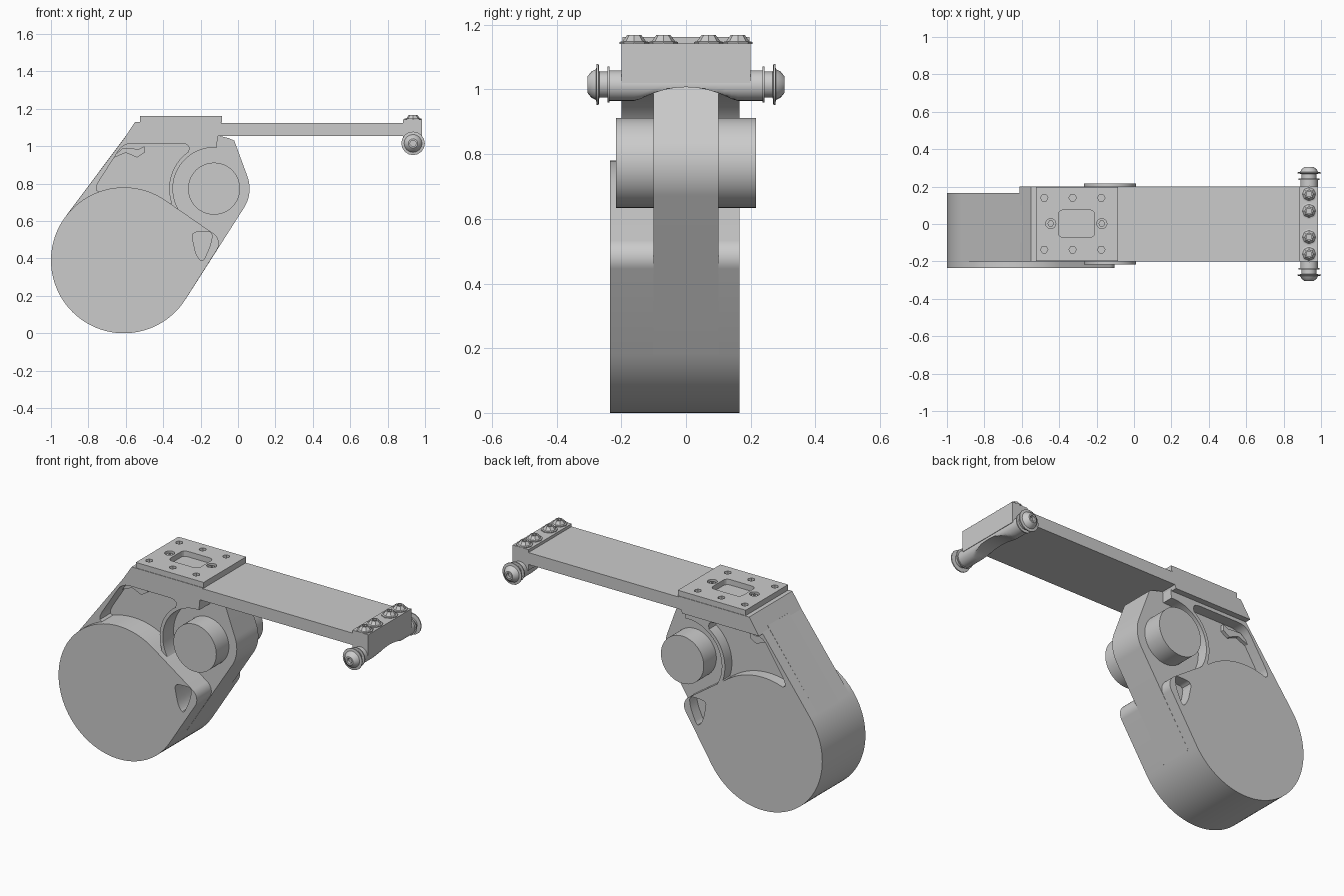
import bpy, bmesh
from math import sin, cos, pi, radians, acos, atan2, hypot
from mathutils import Vector, Matrix

if "Cube" in bpy.data.objects:
    bpy.data.objects.remove(bpy.data.objects["Cube"])


def finish(name, bm):
    bmesh.ops.recalc_face_normals(bm, faces=bm.faces)
    me = bpy.data.meshes.new(name)
    bm.to_mesh(me)
    bm.free()
    for p in me.polygons:
        p.use_smooth = True
    me.set_sharp_from_angle(angle=radians(28))
    ob = bpy.data.objects.new(name, me)
    bpy.context.collection.objects.link(ob)
    return ob


def arc(cx, cy, r, a0, a1, n):
    return [(cx + r * cos(radians(a0 + (a1 - a0) * i / n)),
             cy + r * sin(radians(a0 + (a1 - a0) * i / n))) for i in range(n + 1)]


def circle(cx, cy, r, n=48):
    return arc(cx, cy, r, 0, 360, n)[:-1]


def rounded(pts, r, n=4):
    out = []
    for i, p in enumerate(pts):
        p = Vector(p)
        a, b = Vector(pts[i - 1]), Vector(pts[(i + 1) % len(pts)])
        s = p + (a - p).normalized() * min(r, (a - p).length * .45)
        e = p + (b - p).normalized() * min(r, (b - p).length * .45)
        for k in range(n + 1):
            t = k / n
            out.append(tuple(s * (1 - t) ** 2 + p * 2 * t * (1 - t) + e * t * t))
    return out


def prism(name, outline, a, b, holes=(), axis='y'):
    """Extrude a flat outline with holes from a to b along an axis."""
    bm = bmesh.new()
    place = (lambda u, v: (u, a, v)) if axis == 'y' else (lambda u, v: (u, v, a))
    edges = []
    for loop in [outline, *holes]:
        vs = [bm.verts.new(place(*p)) for p in loop]
        edges += [bm.edges.new((vs[i - 1], vs[i])) for i in range(len(vs))]
    if holes:
        bmesh.ops.triangle_fill(bm, edges=edges, use_beauty=True)
    else:
        bm.faces.new(vs)
    res = bmesh.ops.extrude_face_region(bm, geom=bm.faces[:])
    move = Vector((0, b - a, 0)) if axis == 'y' else Vector((0, 0, b - a))
    bmesh.ops.translate(bm, vec=move,
                        verts=[g for g in res['geom'] if isinstance(g, bmesh.types.BMVert)])
    return finish(name, bm)


def box(name, x0, x1, y0, y1, z0, z1):
    return prism(name, [(x0, y0), (x1, y0), (x1, y1), (x0, y1)], z0, z1, axis='z')


def lathe(name, rings, loc, direction, n=12):
    bm = bmesh.new()
    loops = [[bm.verts.new((r * cos(2 * pi * i / n), r * sin(2 * pi * i / n), h))
              for i in range(n)] for r, h in rings]
    for lo, hi in zip(loops, loops[1:]):
        for i in range(n):
            bm.faces.new((lo[i - 1], lo[i], hi[i], hi[i - 1]))
    bm.faces.new(loops[0])
    bm.faces.new(loops[-1])
    rot = Vector((0, 0, 1)).rotation_difference(Vector(direction)).to_matrix().to_4x4()
    bm.transform(Matrix.Translation(loc) @ rot)
    return finish(name, bm)


DX, DZ, DR = -.61, .39, .39      # big drum
LX, LZ, LR = -.167, .48, .064    # lug
CX, CZ = -.128, .773             # pivot

# Drum casing: two circles joined by tangents, with a rounded triangular recess
base = atan2(LZ - DZ, LX - DX) * 180 / pi
spread = acos((DR - LR) / hypot(LX - DX, LZ - DZ)) * 180 / pi
casing = (arc(DX, DZ, DR, base + spread, base + 360 - spread, 72)
          + arc(LX, LZ, LR, base - spread, base + spread, 12))
recess = rounded([(-.25, .54), (-.135, .545), (-.145, .475), (-.19, .375), (-.225, .42)], .035)
prism("casing_front", casing, -.235, -.1, [recess])
prism("casing_core", casing, -.1, .1)
prism("casing_back", casing, .1, .165, [recess])

# Central web with the pivot lobe
web = ([(-.922, .624), (-.281, .18)] + arc(CX, CZ, .19, -32.7, 19, 16)
       + [(-.02, 1.03), (-.05, 1.043), (-.1, 1.055), (-.6, 1.055)])
prism("web_and_lobe", web, -.1, .1)

# Strut frames on both sides of the web, each with an open pocket
frame = ([(-.922, .624), (-.606, 1.045), (-.11, 1.045)]
         + arc(CX, CZ, .22, 86, 225, 28) + [(-.5, .5)])
pocket = (rounded([(-.615, 1.015), (-.43, 1.015), (-.43, .7), (-.7, .7), (-.765, .77)], .05)[:5]
          + [(-.3, 1.015), (-.275, 1.01), (-.264, 1.0), (-.262, .985)]
          + arc(CX, CZ, .24, 125, 199, 14)
          + [(-.42, .66), (-.7, .7), (-.74, .755), (-.757, .765), (-.757, .785), (-.745, .81)])
rib = [(-.685, .93), (-.615, .99), (-.53, .985), (-.5, 1.0), (-.5, .965), (-.54, .94), (-.6, .965)]
for side, y0, y1, r0, r1 in (("front", -.2, -.1, -.125, -.09), ("back", .1, .165, .09, .12)):
    prism(f"strut_frame_{side}", frame, y0, y1, [pocket])
    prism(f"pocket_rib_{side}", rib, r0, r1)

# Pivot cylinder
prism("pivot_cylinder", circle(CX, CZ, .139, 64), -.217, .217)

# Head block and top plate with window and hex holes
prism("head_block", [(-.613, 1.035), (-.55, 1.13), (-.09, 1.13), (-.09, 1.095), (-.115, 1.035)],
      -.2, .2)
window = rounded([(-.405, -.072), (-.21, -.072), (-.21, .075), (-.405, .075)], .03)
holes = [circle(x, y, .02, 6) for x in (-.48, -.328, -.175) for y in (-.137, .14)]
holes += [circle(x, .002, .027, 16) for x in (-.445, -.172)]
prism("head_plate", [(-.525, -.197), (-.085, -.197), (-.085, .197), (-.525, .197)],
      1.128, 1.162, [window] + holes, axis='z')
for x in (-.445, -.172):
    lathe("plate_screw", [(.018, 0), (.018, .025), (.008, .025), (.008, .018)],
          (x, .002, 1.13), (0, 0, 1), 6)

# Flat arm
box("arm", -.12, .9, -.2, .2, 1.055, 1.125)

# End bracket: upper bar plus a cross tube arched underneath
box("bracket_bar", .882, .985, -.2, .2, 1.02, 1.142)
bm = bmesh.new()
n, rows = 32, []
for k in range(25):
    y = -.24 + .02 * k
    arch = 1.007 - 1.85 * y * y
    rows.append([bm.verts.new((.936 + .047 * cos(2 * pi * i / n), y,
                               max(1.012 + .047 * sin(2 * pi * i / n), arch))) for i in range(n)])
for p, q in zip(rows, rows[1:]):
    for i in range(n):
        bm.faces.new((p[i - 1], p[i], q[i], q[i - 1]))
bm.faces.new(rows[0])
bm.faces.new(rows[-1])
finish("bracket_tube", bm)

# Bolts on top of the bracket and on both tube ends
for y in (-.16, -.07, .07, .16):
    lathe("top_bolt", [(.045, 0), (.045, .007), (.036, .009), (.022, .028), (.014, .028), (.014, .015)],
          (.936, y, 1.14), (0, 0, 1), 8)
for s in (-1, 1):
    lathe("side_bolt", [(.056, -.002), (.056, .004), (.04, .004), (.04, .03), (.063, .032),
                        (.063, .038), (.048, .04), (.04, .055), (.025, .067), (.016, .067),
                        (.016, .05)], (.936, s * .238, 1.015), (0, s, 0), 16)
